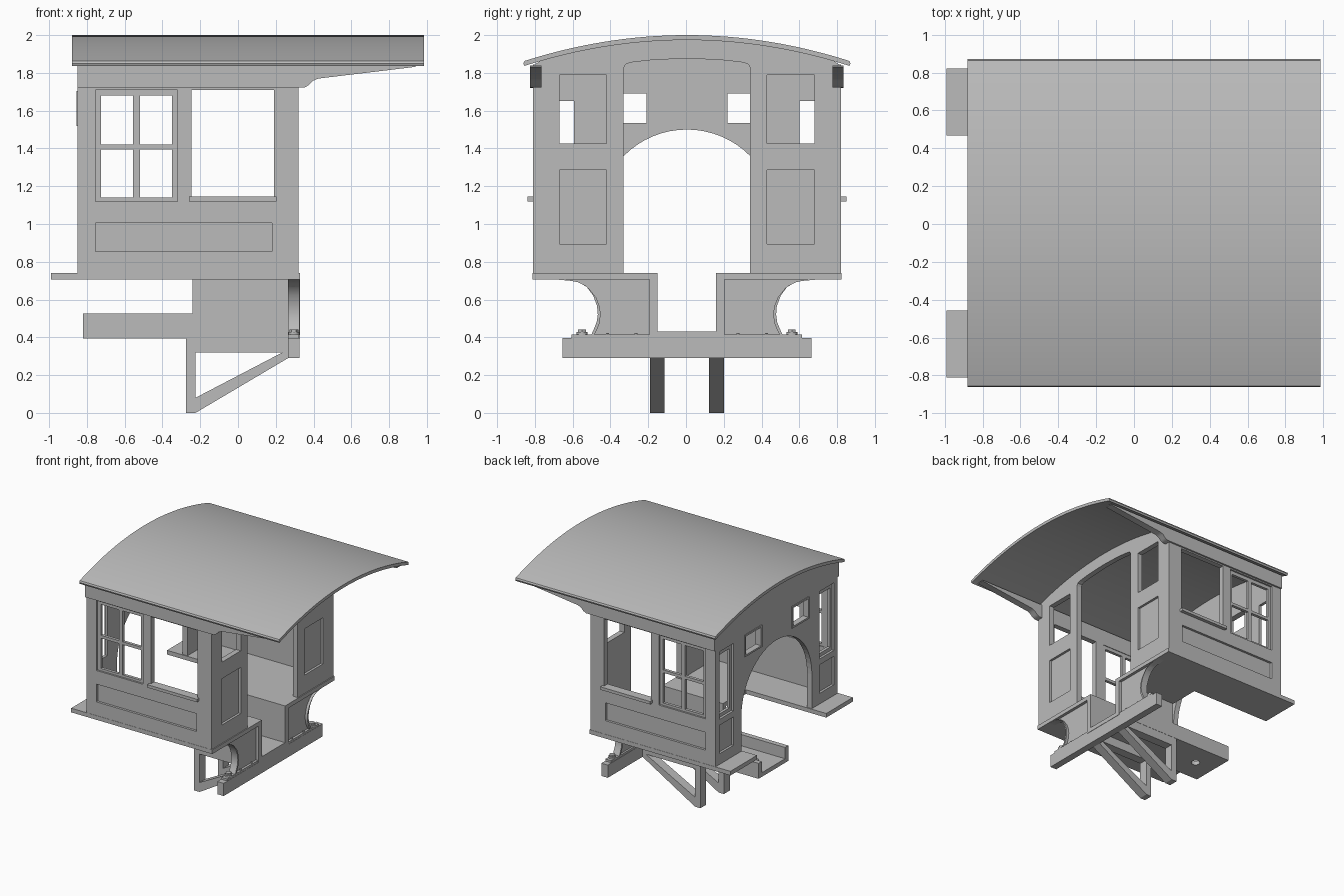
import bpy, bmesh, math
from mathutils import Vector

cube = bpy.data.objects.get("Cube")
if cube:
    bpy.data.objects.remove(cube, do_unlink=True)

CY = 0.005  # centre line of the cab
grey = bpy.data.materials.new("plain grey")
grey.use_nodes = True
grey.diffuse_color = (0.5, 0.5, 0.5, 1)
grey.node_tree.nodes["Principled BSDF"].inputs["Base Color"].default_value = (0.5, 0.5, 0.5, 1)

# How a flat profile (u, v) at depth w is placed in space
PLANES = {
    "side": lambda u, v, w: Vector((u, CY + w, v)),
    "end": lambda u, v, w: Vector((w, CY + u, v)),
    "plan": lambda u, v, w: Vector((u, CY + v, w)),
}


def rect(u0, u1, v0, v1):
    return [(u0, v0), (u1, v0), (u1, v1), (u0, v1)]


def flip(loop):
    return [(-u, v) for u, v in loop]


def both(loops):
    return loops + [flip(l) for l in loops]


def arc(cu, cv, r, a0, a1, n):
    steps = [math.radians(a0 + (a1 - a0) * i / n) for i in range(n + 1)]
    return [(cu + r * math.cos(a), cv + r * math.sin(a)) for a in steps]


def panel(name, plane, loops, w0, w1, smooth=False):
    """Fill an outline with holes and extrude it from depth w0 to w1."""
    place = PLANES[plane]
    bm = bmesh.new()
    edges = []
    for loop in loops:
        vs = [bm.verts.new(place(u, v, w0)) for u, v in loop]
        edges += [bm.edges.new((vs[i - 1], vs[i])) for i in range(len(vs))]
    normal = place(0, 0, 1) - place(0, 0, 0)
    bmesh.ops.triangle_fill(bm, use_beauty=True, use_dissolve=False, edges=edges, normal=normal)
    out = bmesh.ops.extrude_face_region(bm, geom=bm.faces[:], use_keep_orig=True)
    moved = [g for g in out["geom"] if isinstance(g, bmesh.types.BMVert)]
    bmesh.ops.translate(bm, verts=moved, vec=normal * (w1 - w0))
    bmesh.ops.recalc_face_normals(bm, faces=bm.faces[:])
    mesh = bpy.data.meshes.new(name)
    bm.to_mesh(mesh)
    bm.free()
    mesh.materials.append(grey)
    ob = bpy.data.objects.new(name, mesh)
    bpy.context.collection.objects.link(ob)
    if smooth:
        bpy.ops.object.select_all(action="DESELECT")
        ob.select_set(True)
        bpy.context.view_layer.objects.active = ob
        bpy.ops.object.shade_smooth_by_angle(angle=math.radians(30))
    return ob


def crown(top, half, n=32):
    """Shallow roof curve, left to right."""
    ys = [-half + 2 * half * i / n for i in range(n + 1)]
    return [(y, top - 0.185 * y * y) for y in ys]


# Roof
top, under = crown(2.0, 0.86), crown(1.974, 0.855)
panel("roof", "end", [top + [(0.866, 1.85), (0.86, 1.836)] + under[::-1] + [(-0.86, 1.836), (-0.866, 1.85)]],
      -0.88, 0.985, True)

# Side walls, windows, sills and roof beams
outline = rect(-0.85, 0.32, 0.705, 1.845)
sash_hole = rect(-0.755, -0.32, 1.12, 1.71)
open_hole = rect(-0.245, 0.19, 1.14, 1.71)
recess = rect(-0.755, 0.18, 0.855, 1.005)
panes = [rect(a, b, c, d) for a, b in ((-0.725, -0.555), (-0.52, -0.35))
         for c, d in ((1.14, 1.395), (1.42, 1.68))]
beam = [(-0.85, 1.72), (0.35, 1.722), (0.375, 1.735), (0.395, 1.757), (0.425, 1.77),
        (0.94, 1.832), (0.94, 1.84), (-0.85, 1.84)]
for s, side in ((-1, "front"), (1, "back")):
    panel(side + "_side_wall", "side", [outline, sash_hole, open_hole, recess], s * 0.795, s * 0.815)
    panel(side + "_side_wall_lining", "side", [outline, sash_hole, open_hole], s * 0.77, s * 0.795)
    panel(side + "_window_sash", "side", [sash_hole] + panes, s * 0.775, s * 0.8)
    panel(side + "_window_sill", "side", [rect(-0.26, 0.205, 1.12, 1.145)], s * 0.77, s * 0.845)
    panel(side + "_roof_beam", "side", [beam], s * 0.77, s * 0.83, True)

# Arched end wall
eaves = crown(1.976, 0.77)
arch = arc(0, 1.03, 0.47, 180, 0, 32)
arched = [(-0.77, 0.72)] + eaves + [(0.77, 0.72), (0.47, 0.72)] + arch[::-1] + [(-0.47, 0.72)]
arched_full = [(-0.815, 0.72), (-0.815, 1.84)] + arched[1:34] + [(0.815, 1.84), (0.815, 0.72)] + arched[35:]
small = both([rect(0.215, 0.415, 1.535, 1.69)])
tall = both([rect(0.575, 0.765, 1.12, 1.69)])
tall_glass = both([rect(0.597, 0.743, 1.15, 1.65)])
low = both([rect(0.575, 0.765, 0.83, 1.07)])
panel("arched_end_wall", "end", [arched_full] + small + tall + low, -0.85, -0.83)
panel("arched_end_wall_lining", "end", [arched] + small + tall_glass, -0.83, -0.805)
for s, side in ((-1, "front"), (1, "back")):
    hole = rect(0.215, 0.415, 1.535, 1.69)
    rim = rect(0.2, 0.43, 1.52, 1.705)
    loops = [rim, hole] if s > 0 else [flip(rim), flip(hole)]
    panel(side + "_small_window_rim", "end", loops, -0.856, -0.85)

# Open end wall with a doorway
door = [(-0.335, 0.72), (-0.335, 1.825), (-0.325, 1.845), (-0.3, 1.855)]
door += [(y, 1.874 - 0.185 * y * y) for y in (-0.2, -0.1, 0, 0.1, 0.2)]
door += flip(door[:4])[::-1]
open_full = [(-0.815, 0.72), (-0.815, 1.84)] + eaves + [(0.815, 1.84), (0.815, 0.72)] + door[::-1]
open_inner = [(-0.77, 0.72)] + eaves + [(0.77, 0.72)] + door[::-1]
windows = both([rect(0.425, 0.675, 1.425, 1.79)])
lower = both([rect(0.425, 0.675, 0.895, 1.285)])
panel("open_end_wall", "end", [open_full] + windows + lower, 0.3, 0.32)
panel("open_end_wall_lining", "end", [open_inner] + windows, 0.275, 0.3)

# Floor halves, trough walls and leg frames
floor = [(-0.99, 0.462), (-0.24, 0.462), (-0.24, 0.155), (0.328, 0.155), (0.328, 0.817),
         (-0.85, 0.817), (-0.99, 0.817)]
trough = [(-0.82, 0.395), (0.328, 0.395), (0.328, 0.74), (0.27, 0.74), (-0.24, 0.74),
          (-0.24, 0.525), (-0.82, 0.525)]
frame = [(-0.275, 0), (-0.225, 0), (0.265, 0.29), (0.265, 0.395), (-0.275, 0.395)]
gap = [(-0.225, 0.08), (0.235, 0.32), (-0.225, 0.32)]
for s, side in ((-1, "front"), (1, "back")):
    panel(side + "_floor", "plan", [[(x, s * y) for x, y in floor]], 0.705, 0.74)
    panel(side + "_trough_wall", "side", [trough], s * 0.155, s * 0.198)
    panel(side + "_leg_frame", "side", [frame, gap], s * 0.118, s * 0.196)
panel("trough_floor", "plan", [rect(-0.82, 0.328, -0.16, 0.16), arc(-0.64, 0, 0.035, 0, 345, 23)],
      0.395, 0.43)

# Cross beam with curved brackets, foot plates and bolts
panel("cross_beam", "end", [rect(-0.66, 0.66, 0.29, 0.397)], 0.265, 0.325)
curve = [(0.64, 0.705), (0.57, 0.69), (0.52, 0.66), (0.48, 0.61), (0.461, 0.56), (0.457, 0.52),
         (0.463, 0.475), (0.477, 0.44), (0.492, 0.412)]
outer = [(0.68, 0.705), (0.59, 0.697), (0.535, 0.673), (0.497, 0.622), (0.476, 0.566), (0.472, 0.52),
         (0.478, 0.48), (0.492, 0.445), (0.507, 0.412)]
web = [(0.19, 0.412), (0.19, 0.71)] + curve
flange = outer + curve[::-1]
for s, side in ((-1, "front"), (1, "back")):
    turn = (lambda l: l) if s > 0 else flip
    panel(side + "_bracket_web", "end", [turn(web)], 0.283, 0.303)
    panel(side + "_bracket_flange", "end", [turn(flange)], 0.265, 0.325, True)
    panel(side + "_foot_plate", "end", [turn(rect(0.19, 0.61, 0.395, 0.414))], 0.268, 0.323)
    for i, y in enumerate((0.555, 0.42, 0.27)):
        r = 0.024 if i == 0 else 0.009
        ring = arc(0.296 if i == 0 else 0.313, s * y, r, 0, 300, 5)
        panel(f"{side}_bolt_{i + 1}", "plan", [ring], 0.412, 0.442 if i == 0 else 0.424)
    panel(side + "_bolt_washer", "plan", [arc(0.296, s * 0.555, 0.029, 0, 345, 23)], 0.412, 0.428, True)
